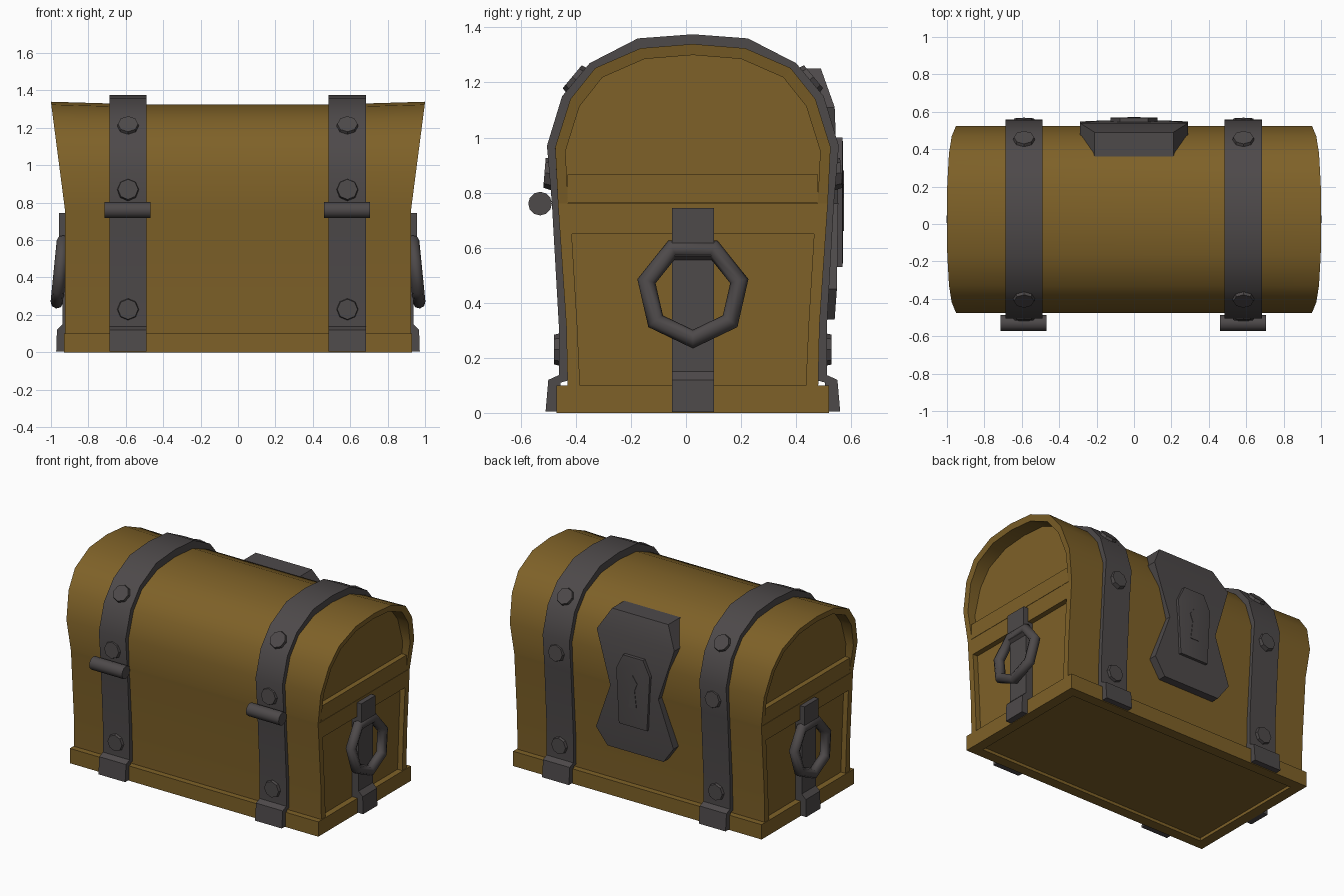
import bpy, bmesh, math
from mathutils import Vector

if "Cube" in bpy.data.objects:
    bpy.data.objects.remove(bpy.data.objects["Cube"])

YC = 0.025  # depth centre of the chest body


def material(name, rgb):
    m = bpy.data.materials.new(name)
    m.diffuse_color = (*rgb, 1)
    m.use_nodes = True
    m.node_tree.nodes["Principled BSDF"].inputs["Base Color"].default_value = m.diffuse_color
    return m


WOOD = material("brown wood", (0.21, 0.12, 0.021))
IRON = material("dark iron", (0.075, 0.067, 0.068))


def finish(ob, name, mat, angle=35):
    ob.name = name
    ob.data.materials.append(mat)
    bpy.ops.object.select_all(action='DESELECT')
    ob.select_set(True)
    bpy.context.view_layer.objects.active = ob
    bpy.ops.object.shade_smooth_by_angle(angle=math.radians(angle))
    return ob


def loft(name, rings, mat, angle=35):
    """Skin a row of closed rings and cap both ends."""
    bm = bmesh.new()
    vs = [[bm.verts.new(p) for p in r] for r in rings]
    n = len(vs[0])
    for a, b in zip(vs, vs[1:]):
        for i in range(n):
            bm.faces.new((a[i], a[(i + 1) % n], b[(i + 1) % n], b[i]))
    bm.faces.new(vs[0])
    bm.faces.new(vs[-1])
    bmesh.ops.recalc_face_normals(bm, faces=bm.faces)
    me = bpy.data.meshes.new(name)
    bm.to_mesh(me)
    bm.free()
    ob = bpy.data.objects.new(name, me)
    bpy.context.collection.objects.link(ob)
    return finish(ob, name, mat, angle)


def mirrored(half):
    """Half profile (width, height) to a full profile, without doubling the centre."""
    return [(w, z) for w, z in half] + [(-w, z) for w, z in reversed(half) if w > 0]


def ring(profile, x, flare=0.0, side=1):
    return [(side * (x + flare * (z - 0.76)), YC + w, z) for w, z in profile]


def box(name, size, loc, mat):
    bpy.ops.mesh.primitive_cube_add(size=1, location=loc)
    ob = bpy.context.object
    ob.scale = size
    return finish(ob, name, mat)


# Lid: arched shell with flared, recessed ends
arch = [(0.49, 0.76), (0.50, 0.96), (0.445, 1.13), (0.355, 1.24), (0.19, 1.31), (0, 1.325)]
lid_mid = mirrored(arch)
lid_end = mirrored([(w, z + 0.026 * (z - 0.76)) for w, z in arch])
lid_in = mirrored([(w * 0.925, 0.76 + (z - 0.76) * 0.955) for w, z in arch])
half = [(lid_in, 0.89, 0), (lid_in, 0.922, 0.13), (lid_end, 0.925, 0.13), (lid_mid, 0.5, 0)]
loft("lid", [ring(p, x, f, -1) for p, x, f in half]
     + [ring(p, x, f) for p, x, f in reversed(half)], WOOD)

# Body: slightly flared box with recessed end panels
body_out = mirrored([(0.455, 0.09), (0.46, 0.32), (0.49, 0.76)])
body_in = mirrored([(0.41, 0.10), (0.42, 0.32), (0.44, 0.65)])
half = [(body_in, 0.89), (body_in, 0.925), (body_out, 0.925)]
loft("body", [ring(p, x, 0, -1) for p, x in half]
     + [ring(p, x) for p, x in reversed(half)], WOOD)


# Base plinth with a shallow recess underneath
def rect(x, y, z):
    return [(x, YC + y, z), (-x, YC + y, z), (-x, YC - y, z), (x, YC - y, z)]


loft("base", [rect(0.86, 0.425, 0.02), rect(0.86, 0.425, 0), rect(0.93, 0.495, 0),
              rect(0.93, 0.495, 0.1)], WOOD)

# Wrapping straps, hinges and rivets
strap_out = [(0.535, 0.005), (0.525, 0.12), (0.487, 0.137), (0.487, 0.32), (0.512, 0.76),
             (0.53, 0.97), (0.475, 1.15), (0.375, 1.27), (0.2, 1.36), (0, 1.375)]
strap_in = [(0.48, 0.005), (0.48, 0.11), (0.445, 0.12), (0.445, 0.32), (0.475, 0.76),
            (0.485, 0.96), (0.43, 1.12), (0.34, 1.22), (0.18, 1.295), (0, 1.31)]
section = list(zip(mirrored(strap_out), mirrored(strap_in)))
for cx in (-0.588, 0.585):
    rings = [[(cx - 0.1, YC + o[0], o[1]), (cx + 0.1, YC + o[0], o[1]),
              (cx + 0.1, YC + i[0], i[1]), (cx - 0.1, YC + i[0], i[1])] for o, i in section]
    loft("strap", rings, IRON)
    bpy.ops.mesh.primitive_cylinder_add(vertices=12, radius=0.043, depth=0.245,
                                        location=(cx - 0.002, -0.53, 0.76),
                                        rotation=(0, math.pi / 2, 0))
    finish(bpy.context.object, "hinge", IRON)
    for s in (-1, 1):
        for w, z, n in ((0.487, 0.23, (1, 0)), (0.522, 0.87, (1, 0.08)), (0.425, 1.21, (0.12, 0.1))):
            normal = Vector((0, s * n[0], n[1])).normalized()
            bpy.ops.mesh.primitive_cone_add(vertices=8, radius1=0.062, radius2=0.054, depth=0.034,
                                            location=(cx, YC + s * w, z))
            ob = bpy.context.object
            ob.rotation_euler = normal.to_track_quat('Z', 'Y').to_euler()
            finish(ob, "rivet", IRON)

# End rails, end straps with clips, and ring handles
end_profile = [(0.88, 0.003), (0.972, 0.003), (0.968, 0.12), (0.938, 0.15), (0.938, 0.555),
               (0.958, 0.57), (0.958, 0.745), (0.88, 0.745)]
for s in (-1, 1):
    box("lid_rail", (0.06, 0.91, 0.103), (s * 0.895, YC, 0.8135), WOOD)
    loft("end_strap", [[(s * x, y, z) for x, z in end_profile] for y in (-0.05, 0.102)], IRON)
    bpy.ops.mesh.primitive_torus_add(major_segments=7, minor_segments=8, major_radius=0.173,
                                     minor_radius=0.034, location=(s * 0.951, YC, 0.44),
                                     rotation=(0, math.pi / 2 - s * 0.1, 0))
    finish(bpy.context.object, "handle_ring", IRON, 50)

# Hourglass lock plate on the back, skinned from level rows: z, half width, front depth
rows = [(0.34, 0.21, 0.54), (0.45, 0.29, 0.548), (0.76, 0.18, 0.553),
        (1.11, 0.29, 0.54), (1.25, 0.21, 0.49)]
back = [0.47, 0.47, 0.48, 0.45, 0.36]
loft("lock_plate", [[(-w, y, z), (w, y, z), (w, b, z), (-w, b, z)]
                    for (z, w, y), b in zip(rows, back)], IRON, 20)

# Raised escutcheon with a shallow keyhole panel
outline = [(0.105, 0.53), (0.125, 0.9), (0.075, 1.0), (-0.075, 1.0), (-0.125, 0.9), (-0.105, 0.53)]


def plate(k, y):
    return [(x * k, y, 0.77 + (z - 0.77) * k) for x, z in outline]


loft("keyhole_plate", [plate(1, 0.535), plate(1, 0.568), plate(0.92, 0.57)], IRON, 20)
keyhole = [(0.03, 0.66), (0.015, 0.78), (0.035, 0.83), (0.0, 0.88),
           (-0.035, 0.83), (-0.015, 0.78), (-0.03, 0.66)]
loft("keyhole", [[(x, y, z) for x, z in keyhole] for y in (0.566, 0.573)], IRON, 20)
